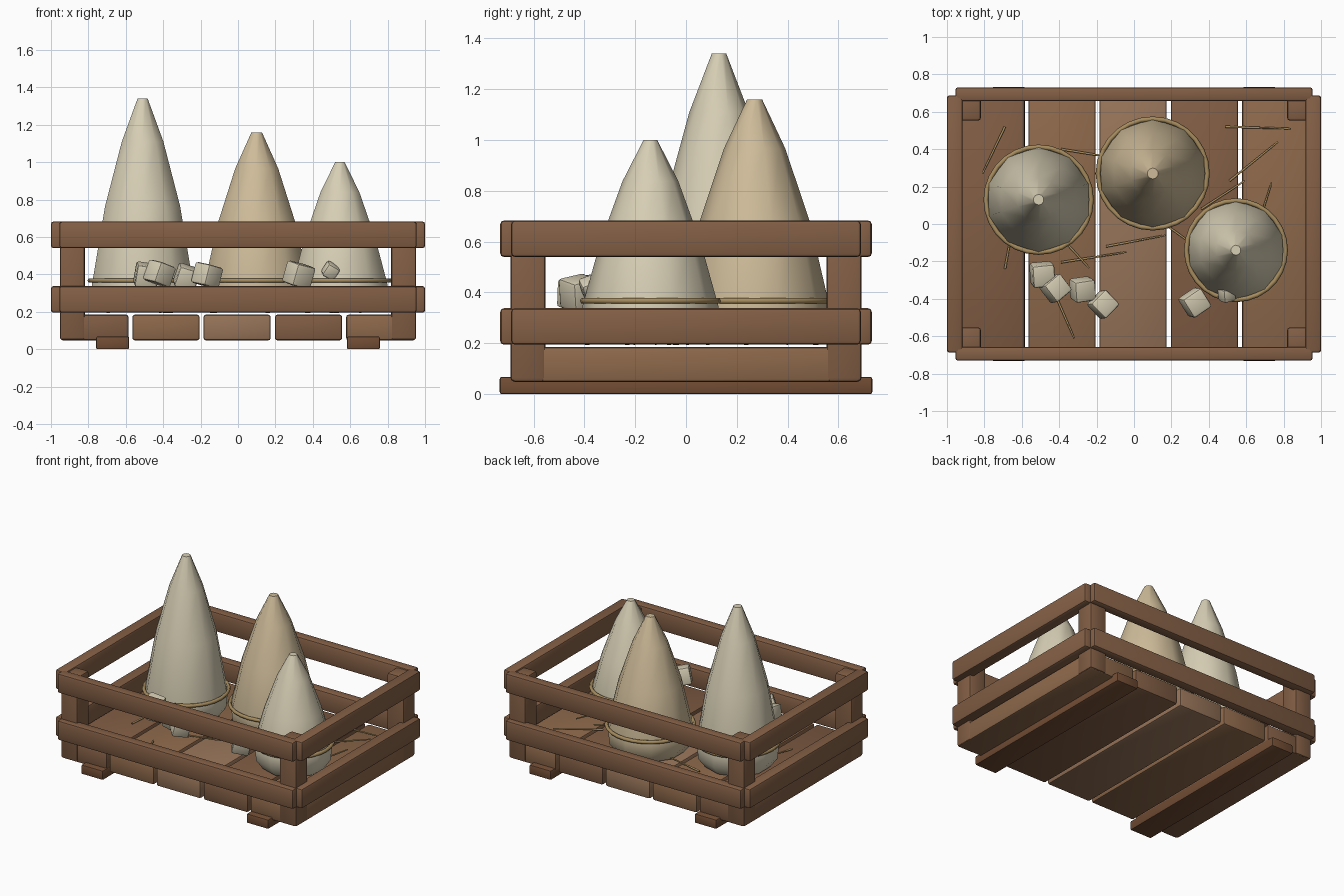
import bpy, bmesh, math
from mathutils import Vector, Euler, Matrix

if "Cube" in bpy.data.objects:
    bpy.data.objects.remove(bpy.data.objects["Cube"])


def mat(name, rgb):
    m = bpy.data.materials.new(name)
    m.diffuse_color = (*rgb, 1)
    m.use_nodes = True
    m.node_tree.nodes["Principled BSDF"].inputs["Base Color"].default_value = m.diffuse_color
    return m


WOOD = mat("wood", (0.23, 0.115, 0.06))
RUNNER = mat("dark_wood", (0.17, 0.075, 0.035))
FLOORS = [mat("floor_wood_%d" % i, c) for i, c in enumerate(
    [(0.22, 0.11, 0.058), (0.27, 0.14, 0.07), (0.31, 0.175, 0.1)])]
CREAM = mat("cream_sugar", (0.68, 0.62, 0.46))
TAN = mat("tan_sugar", (0.62, 0.5, 0.32))
STRAW = mat("straw", (0.38, 0.26, 0.11))


def finish(name, bm, material, angle=35):
    bmesh.ops.recalc_face_normals(bm, faces=bm.faces)
    me = bpy.data.meshes.new(name)
    bm.to_mesh(me)
    bm.free()
    ob = bpy.data.objects.new(name, me)
    bpy.context.collection.objects.link(ob)
    me.materials.append(material)
    bpy.context.view_layer.objects.active = ob
    ob.select_set(True)
    bpy.ops.object.shade_smooth_by_angle(angle=math.radians(angle))
    ob.select_set(False)
    return ob


def box(name, lo, hi, material, bevel=0.014, rot=(0, 0, 0)):
    lo, hi = Vector(lo), Vector(hi)
    bm = bmesh.new()
    bmesh.ops.create_cube(bm, size=1)
    bmesh.ops.scale(bm, vec=hi - lo, verts=bm.verts)
    bmesh.ops.bevel(bm, geom=bm.edges[:], offset=bevel, segments=2,
                    profile=0.5, affect='EDGES')
    ob = finish(name, bm, material)
    ob.location = (lo + hi) / 2
    ob.rotation_euler = rot
    return ob


# crate floor and runners
for i, (x0, x1) in enumerate([(-0.95, -0.585), (-0.565, -0.205), (-0.185, 0.175),
                              (0.197, 0.557), (0.578, 0.95)]):
    box("floor_plank_%d" % i, (x0, -0.685, 0.047), (x1, 0.685, 0.185),
        FLOORS[[0, 1, 2, 0, 1][i]])
for s in (-1, 1):
    box("runner", (s * 0.67 - 0.088, -0.733, 0), (s * 0.67 + 0.088, 0.733, 0.068), RUNNER, 0.008)

# corner posts
for sx in (-1, 1):
    for sy in (-1, 1):
        x, y = sx * 0.886, sy * 0.622
        box("corner_post", (x - 0.067, y - 0.069, 0.05), (x + 0.067, y + 0.069, 0.672), WOOD)

# two tiers of rails
for z in (0.195, 0.54):
    for s in (-1, 1):
        y, x = s * 0.694, s * 0.958
        box("long_rail", (-0.955, y - 0.037, z), (0.955, y + 0.037, z + 0.143), WOOD)
        box("end_rail", (x - 0.042, -0.688, z), (x + 0.042, 0.688, z + 0.143), WOOD)


def loaf(name, x, y, radius, top, material, sides=10):
    # rounded foot, tapering body, blunt tip
    h = top - 0.19
    prof = [(0.80, 0.195), (0.97, 0.26), (1.0, 0.345), (0.74, 0.19 + 0.5 * h),
            (0.41, 0.19 + 0.8 * h), (0.10, top)]
    bm = bmesh.new()
    rings = []
    for r, z in prof:
        rings.append([bm.verts.new((radius * r * math.cos(a), radius * r * math.sin(a), z))
                      for a in (math.pi / 2 + 2 * math.pi * k / sides for k in range(sides))])
    for a, b in zip(rings, rings[1:]):
        for k in range(sides):
            n = (k + 1) % sides
            bm.faces.new((a[k], a[n], b[n], b[k]))
    bm.faces.new(rings[0])
    bm.faces.new(rings[-1])
    ob = finish(name, bm, material, 45)
    ob.location = (x, y, 0)
    # cord around the foot
    bpy.ops.mesh.primitive_torus_add(location=(x, y, 0.367), major_segments=28, minor_segments=6,
                                     major_radius=radius - 0.003, minor_radius=0.013)
    cord = bpy.context.object
    cord.name = name + "_cord"
    cord.data.materials.append(STRAW)
    bpy.ops.object.shade_smooth()
    cord.select_set(False)


loaf("tall_loaf", -0.51, 0.13, 0.285, 1.34, CREAM)
loaf("middle_loaf", 0.10, 0.27, 0.295, 1.16, TAN)
loaf("small_loaf", 0.545, -0.14, 0.268, 1.0, CREAM)

# loose lumps
for i, (x, y, z, s, r) in enumerate([
        (-0.49, -0.27, 0.395, 0.12, (0.2, 0.15, 0.1)),
        (-0.42, -0.345, 0.405, 0.115, (0.15, 0.3, 0.7)),
        (-0.275, -0.35, 0.385, 0.115, (0.25, 0.3, 0.15)),
        (-0.165, -0.43, 0.395, 0.115, (0.15, 0.2, 0.8)),
        (0.325, -0.42, 0.398, 0.12, (0.2, 0.2, 0.6)),
        (0.495, -0.375, 0.42, 0.075, (0.4, 0.5, 0.3))]):
    h = s / 2
    box("lump_%d" % i, (x - h, y - h, z - h), (x + h, y + h, z + h), CREAM, 0.014, r)

# straw wisps on the floor
for i, (x0, y0, x1, y1) in enumerate([
        (-0.69, 0.52, -0.81, 0.27), (-0.69, -0.24, -0.65, -0.02), (-0.39, -0.205, -0.04, -0.15),
        (-0.15, -0.12, 0.17, -0.06), (-0.42, -0.38, -0.32, -0.61), (0.49, 0.52, 0.84, 0.51),
        (0.51, 0.23, 0.77, 0.44), (0.36, 0.08, 0.59, 0.23), (0.65, -0.05, 0.735, 0.22),
        (-0.39, 0.40, -0.05, 0.345), (-0.40, -0.06, -0.24, -0.235), (0.15, 0.01, 0.33, -0.12)]):
    a, b = Vector((x0, y0, 0.2)), Vector((x1, y1, 0.215))
    d = b - a
    bm = bmesh.new()
    bmesh.ops.create_cone(bm, cap_ends=True, segments=6, radius1=0.007, radius2=0.005,
                          depth=d.length)
    ob = finish("straw_%d" % i, bm, STRAW, 60)
    ob.location = (a + b) / 2
    ob.rotation_euler = d.to_track_quat('Z', 'Y').to_euler()
